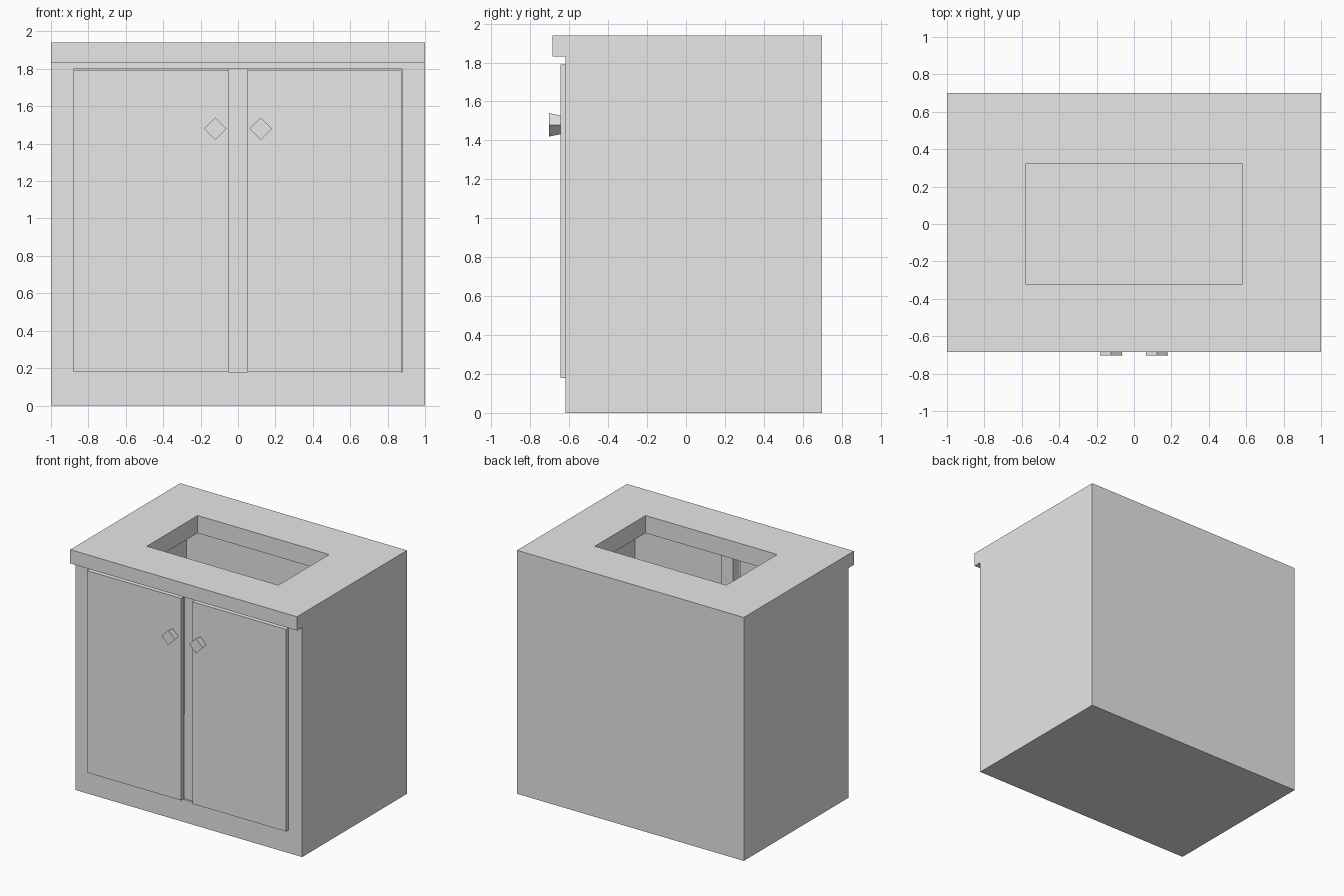
import bpy
import bmesh
from math import radians
from mathutils import Matrix, Vector

default = bpy.data.objects.get("Cube")
if default:
    bpy.data.objects.remove(default, do_unlink=True)

GREY = (0.8, 0.8, 0.8, 1.0)
paint = bpy.data.materials.new("light grey")
paint.use_nodes = True
paint.diffuse_color = GREY
paint.node_tree.nodes["Principled BSDF"].inputs["Base Color"].default_value = GREY


def add_object(name, bm):
    bmesh.ops.recalc_face_normals(bm, faces=bm.faces)
    mesh = bpy.data.meshes.new(name)
    bm.to_mesh(mesh)
    bm.free()
    mesh.materials.append(paint)
    obj = bpy.data.objects.new(name, mesh)
    bpy.context.collection.objects.link(obj)
    return obj


def add_box(name, low, high):
    low, high = Vector(low), Vector(high)
    bm = bmesh.new()
    place = Matrix.Translation((low + high) / 2) @ Matrix.Diagonal((high - low).to_4d())
    bmesh.ops.create_cube(bm, size=1, matrix=place)
    return add_object(name, bm)


def cut(target, cutter):
    mod = target.modifiers.new(cutter.name, "BOOLEAN")
    mod.operation = "DIFFERENCE"
    mod.solver = "EXACT"
    mod.object = cutter
    bpy.context.view_layer.objects.active = target
    bpy.ops.object.modifier_apply(modifier=mod.name)
    bpy.data.objects.remove(cutter, do_unlink=True)


# Cabinet body with overhanging counter: side profile extruded across the width
profile = [(0.70, 0), (0.70, 1.94), (-0.685, 1.94), (-0.685, 1.83), (-0.62, 1.83), (-0.62, 0)]
bm = bmesh.new()
side = bm.faces.new([bm.verts.new((-1, y, z)) for y, z in profile])
swept = bmesh.ops.extrude_face_region(bm, geom=[side])["geom"]
bmesh.ops.translate(bm, vec=(2, 0, 0), verts=[v for v in swept if isinstance(v, bmesh.types.BMVert)])
cabinet = add_object("cabinet_body", bm)

# Storage space, open at the front, and the basin opening in the counter
cut(cabinet, add_box("storage_cutter", (-0.88, -0.8, 0.18), (0.88, 0.61, 1.80)))
cut(cabinet, add_box("basin_cutter", (-0.58, -0.32, 1.7), (0.58, 0.32, 2.1)))

# Upright between the doors
add_box("centre_stile", (-0.05, -0.605, 0.18), (0.05, -0.52, 1.80))

# Doors with tapered diamond knobs
for label, s in (("left", 1), ("right", -1)):
    inner, outer = 0.05 * s, (0.875 if s > 0 else -0.88)
    add_box(label + "_door", (min(inner, outer), -0.645, 0.18), (max(inner, outer), -0.607, 1.79))
    bm = bmesh.new()
    place = Matrix.Translation((0.122 * s, -0.673, 1.48)) @ Matrix.Rotation(radians(90), 4, "X")
    bmesh.ops.create_cone(bm, cap_ends=True, segments=4, radius1=0.048, radius2=0.06,
                          depth=0.06, matrix=place)
    add_object(label + "_knob", bm)
